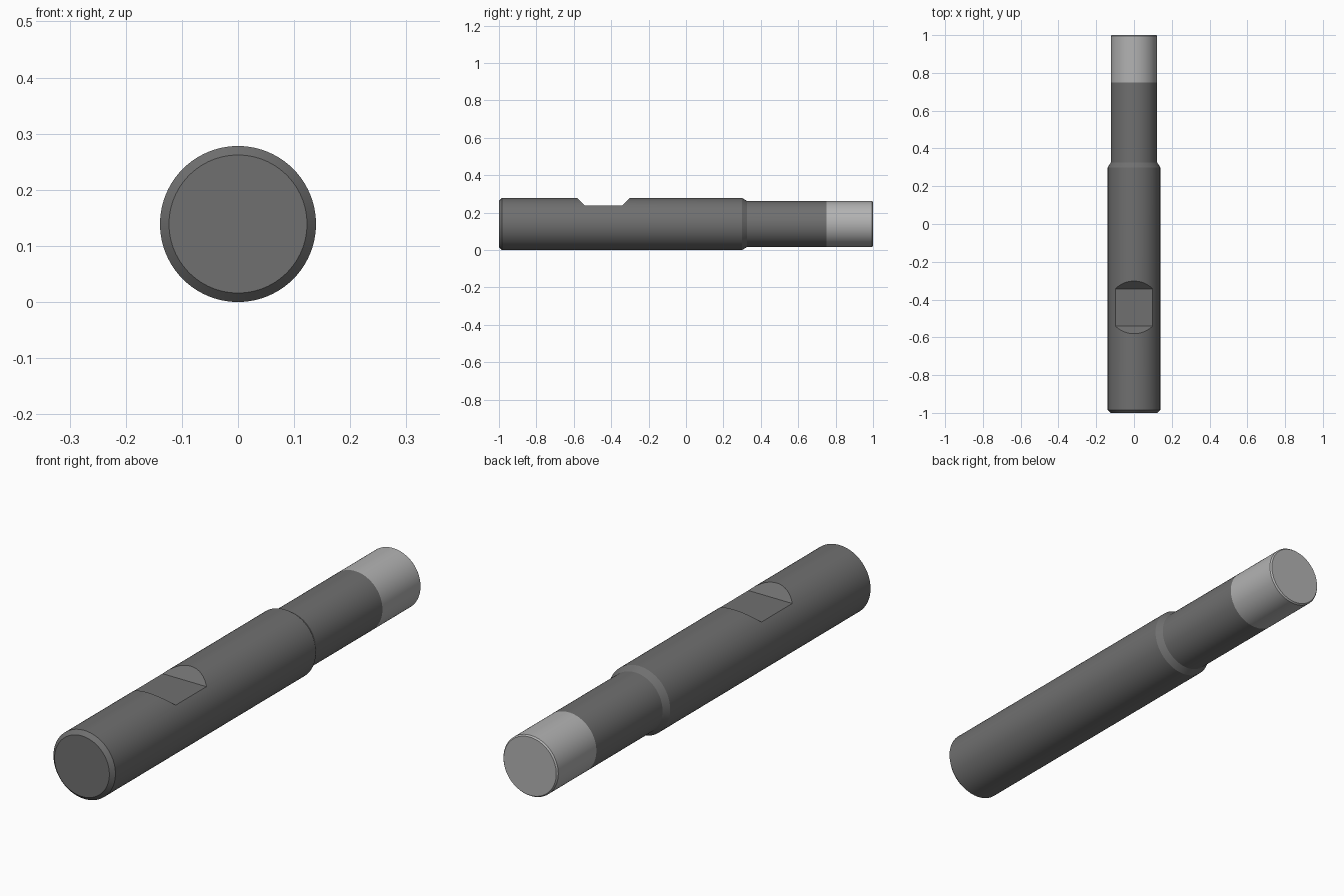
import bpy, bmesh
from math import sin, cos, pi, radians

if "Cube" in bpy.data.objects:
    bpy.data.objects.remove(bpy.data.objects["Cube"])

R, R2, N = 0.139, 0.123, 96   # shank radius, neck radius, sides


def make(name, bm, col=None):
    bmesh.ops.recalc_face_normals(bm, faces=bm.faces)
    me = bpy.data.meshes.new(name)
    bm.to_mesh(me)
    bm.free()
    ob = bpy.data.objects.new(name, me)
    bpy.context.collection.objects.link(ob)
    if col:
        mat = bpy.data.materials.new(name + "_metal")
        mat.diffuse_color = (*col, 1)
        mat.use_nodes = True
        mat.node_tree.nodes["Principled BSDF"].inputs["Base Color"].default_value = mat.diffuse_color
        me.materials.append(mat)
    return ob


def turned(name, profile, col):
    """Solid of revolution along y from (y, radius) pairs, capped at both ends."""
    bm = bmesh.new()
    rings = [[bm.verts.new((r * cos(2 * pi * i / N), y, R + r * sin(2 * pi * i / N)))
              for i in range(N)] for y, r in profile]
    for a, b in zip(rings, rings[1:]):
        for i in range(N):
            j = (i + 1) % N
            bm.faces.new((a[i], a[j], b[j], b[i]))
    bm.faces.new(rings[0])
    bm.faces.new(rings[-1])
    return make(name, bm, col)


def smooth(ob):
    bpy.ops.object.select_all(action='DESELECT')
    ob.select_set(True)
    bpy.context.view_layer.objects.active = ob
    bpy.ops.object.shade_smooth_by_angle(angle=radians(20))


# Shank with chamfered end and tapered shoulder down to the neck
shank = turned("shank", [(-1, 0.123), (-0.984, R), (0.3, R), (0.326, R2), (0.75, R2)],
               (0.16, 0.16, 0.16))

# Bright tip with a tiny end chamfer
tip = turned("tip", [(0.75, R2), (0.994, R2), (1, R2 - 0.005)], (0.45, 0.45, 0.45))

# Clamping flat: trapezoid cutter with 45 degree ends
bm = bmesh.new()
section = [(-0.540, 0.237), (-0.343, 0.237), (-0.243, 0.337), (-0.640, 0.337)]
face = bm.faces.new([bm.verts.new((-0.3, y, z)) for y, z in section])
ext = bmesh.ops.extrude_face_region(bm, geom=[face])
bmesh.ops.translate(bm, vec=(0.6, 0, 0),
                    verts=[v for v in ext["geom"] if isinstance(v, bmesh.types.BMVert)])
cutter = make("flat_cutter", bm)
cutter.hide_render = True

mod = shank.modifiers.new("clamping_flat", 'BOOLEAN')
mod.operation = 'DIFFERENCE'
mod.solver = 'EXACT'
mod.object = cutter
bpy.context.view_layer.objects.active = shank
bpy.ops.object.modifier_apply(modifier=mod.name)
bpy.data.objects.remove(cutter)

smooth(shank)
smooth(tip)
